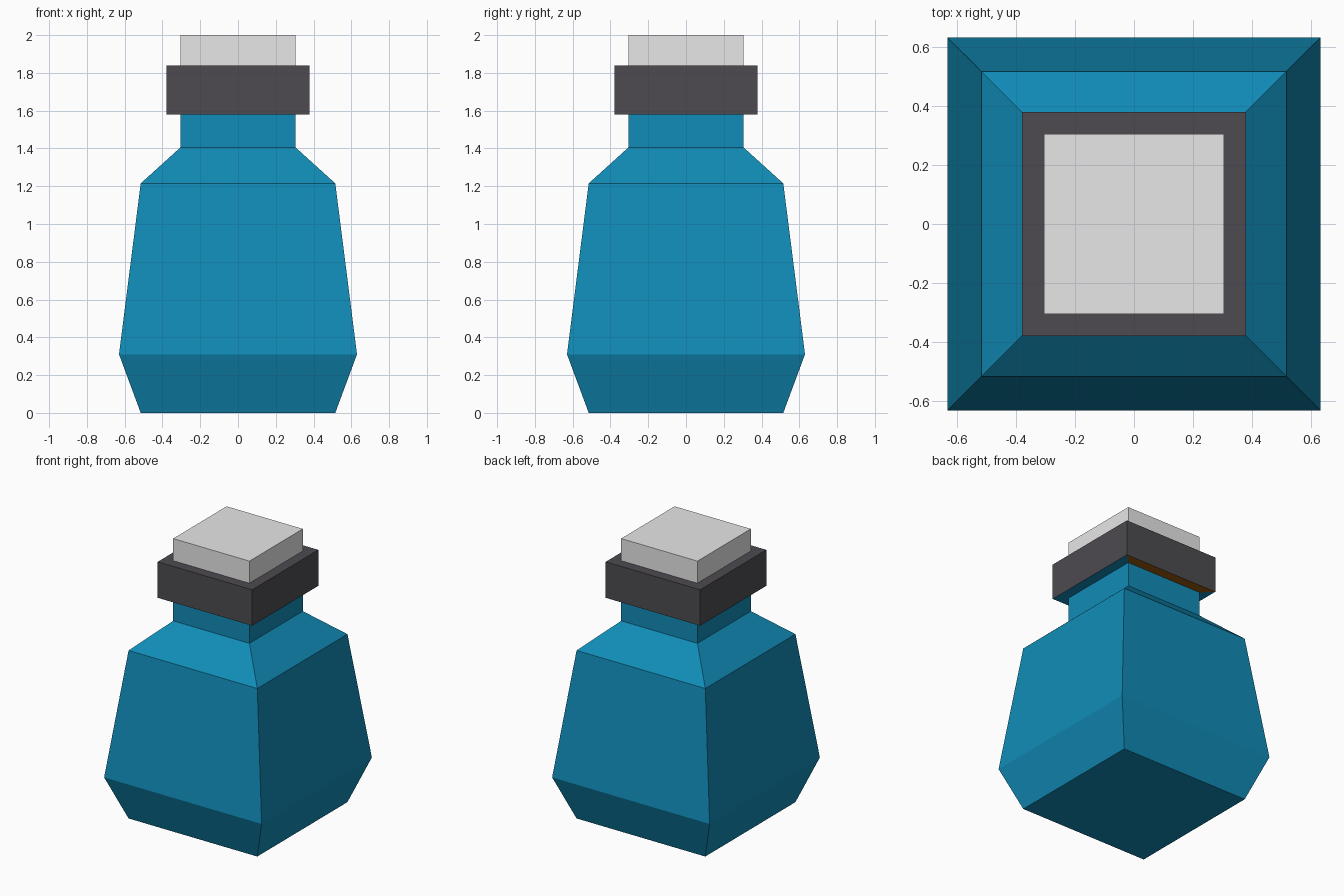
import bpy, bmesh

if "Cube" in bpy.data.objects:
    bpy.data.objects.remove(bpy.data.objects["Cube"])


def material(name, rgb):
    m = bpy.data.materials.new(name)
    m.diffuse_color = (*rgb, 1.0)
    m.use_nodes = True
    m.node_tree.nodes["Principled BSDF"].inputs["Base Color"].default_value = m.diffuse_color
    return m


teal = material("teal_glass", (0.0056, 0.262, 0.479))
charcoal = material("charcoal", (0.074, 0.070, 0.080))
pale = material("pale_grey", (0.80, 0.80, 0.80))
brown = material("brown", (0.32, 0.095, 0.005))


def square_loft(name, profile, mats, cap_bottom=True, cap_top=True):
    """Skin square sections given as (half width, height)."""
    bm = bmesh.new()
    rings = [[bm.verts.new((sx * h, sy * h, z))
              for sx, sy in ((-1, -1), (1, -1), (1, 1), (-1, 1))]
             for h, z in profile]
    for a, b in zip(rings, rings[1:]):
        for i in range(4):
            j = (i + 1) % 4
            bm.faces.new((a[i], a[j], b[j], b[i]))
    if cap_bottom:
        bm.faces.new(rings[0][::-1])
    if cap_top:
        bm.faces.new(rings[-1])
    bm.normal_update()
    mesh = bpy.data.meshes.new(name)
    bm.to_mesh(mesh)
    bm.free()
    for m in mats:
        mesh.materials.append(m)
    obj = bpy.data.objects.new(name, mesh)
    bpy.context.collection.objects.link(obj)
    return obj


# Bottle body: chamfered foot, tapered sides, shoulder and neck
square_loft("bottle_body", [(0.515, 0), (0.63, 0.31), (0.515, 1.215),
                            (0.305, 1.405), (0.305, 1.58)], [teal], cap_top=False)

# Collar: dark band, with a teal underside that is brown at the back
collar = square_loft("collar", [(0.305, 1.58), (0.378, 1.58), (0.378, 1.84),
                                (0.305, 1.84)], [charcoal, teal, brown],
                     cap_bottom=False, cap_top=False)
for p in collar.data.polygons:
    if p.normal.z < -0.5:
        p.material_index = 2 if p.center.y > 0.1 else 1

# Stopper on top
square_loft("stopper", [(0.305, 1.84), (0.305, 2.0)], [pale], cap_bottom=False)
